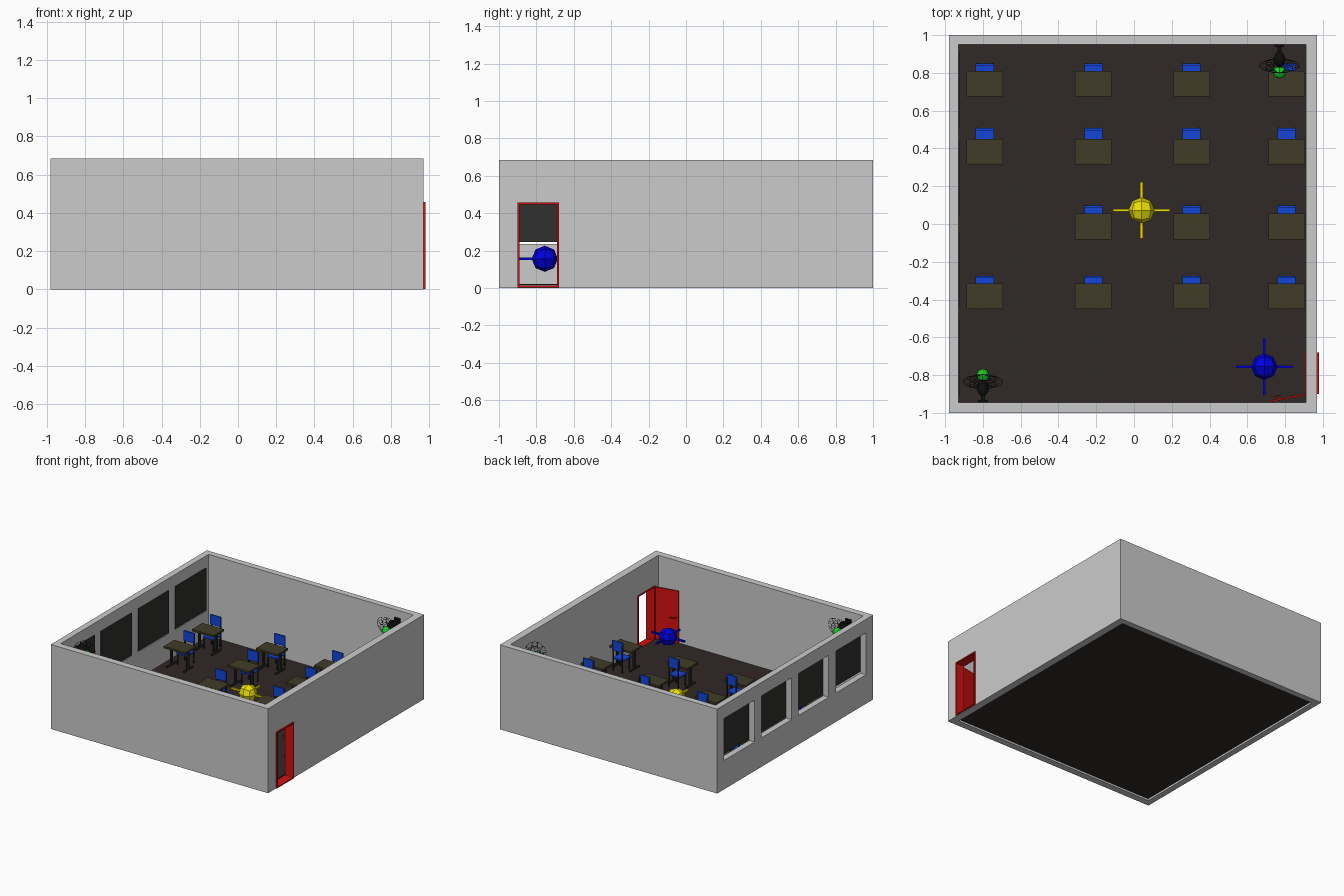
import bpy, bmesh
from math import cos, sin, pi, radians
from mathutils import Matrix, Vector

if "Cube" in bpy.data.objects:
    bpy.data.objects.remove(bpy.data.objects["Cube"])


def mat(name, *rgb):
    m = bpy.data.materials.new(name)
    m.diffuse_color = (*rgb, 1)
    m.use_nodes = True
    m.node_tree.nodes["Principled BSDF"].inputs["Base Color"].default_value = m.diffuse_color
    return m


FLOOR = mat("floor_brown", 0.030, 0.021, 0.020)
WOOD = mat("desk_olive", 0.052, 0.046, 0.022)
METAL = mat("dark_metal", 0.02, 0.02, 0.02)
PANE = mat("window_dark", 0.03, 0.03, 0.028)
BLUE = mat("chair_blue", 0.006, 0.06, 0.7)
RED = mat("door_red", 0.65, 0.005, 0.005)
BLACK = mat("fan_black", 0.005, 0.005, 0.005)
GREEN = mat("fan_green", 0.01, 0.6, 0.02)
YELLOW = mat("yellow", 0.85, 0.75, 0.0)
DEEP = mat("deep_blue", 0.0, 0.0, 0.75)


def add_object(name, data, material=None, matrix=Matrix()):
    ob = bpy.data.objects.new(name, data)
    bpy.context.collection.objects.link(ob)
    ob.matrix_world = matrix
    if material and not data.materials:
        data.materials.append(material)
    return ob


def box_mesh(name, *boxes):
    """Each box is (x0, x1, y0, y1, z0, z1)."""
    bm = bmesh.new()
    for x0, x1, y0, y1, z0, z1 in boxes:
        m = Matrix.Translation(((x0 + x1) / 2, (y0 + y1) / 2, (z0 + z1) / 2))
        bmesh.ops.create_cube(bm, size=1, matrix=m @ Matrix.Diagonal((x1 - x0, y1 - y0, z1 - z0, 1)))
    me = bpy.data.meshes.new(name)
    bm.to_mesh(me)
    bm.free()
    return me


def boxes(name, material, *bs, matrix=Matrix()):
    return add_object(name, box_mesh(name, *bs), material, matrix)


# Walls with the room, windows and doorway cut out
walls = boxes("walls", None, (-0.98, 0.97, -1, 1, 0, 0.685))
windows = [(0.52, 0.91), (0.045, 0.43), (-0.43, -0.045), (-0.91, -0.52)]
cuts = [(-0.93, 0.91, -0.945, 0.95, -0.1, 1), (0.85, 1.1, -0.9, -0.68, 0.003, 0.455)]
cuts += [(-1.1, -0.9, a, b, 0.235, 0.575) for a, b in windows]
for c in cuts:
    cutter = boxes("wall_cutter", None, c)
    cutter.hide_render = True
    cutter.hide_viewport = True
    mod = walls.modifiers.new("cut", 'BOOLEAN')
    mod.operation = 'DIFFERENCE'
    mod.solver = 'EXACT'
    mod.object = cutter

boxes("floor", FLOOR, (-0.93, 0.91, -0.945, 0.95, 0.015, 0.022))
for a, b in windows:
    boxes("window_pane", PANE, (-0.929, -0.923, a - 0.003, b + 0.003, 0.247, 0.59))

# Door lining and open leaf with handle
boxes("door_frame", RED,
      (0.905, 0.98, -0.9, -0.89, 0.003, 0.457), (0.905, 0.98, -0.69, -0.68, 0.003, 0.457),
      (0.905, 0.98, -0.89, -0.69, 0.447, 0.457), (0.905, 0.98, -0.89, -0.69, 0.003, 0.012))
hinge = Matrix.Translation((0.908, -0.898, 0)) @ Matrix.Rotation(radians(11), 4, 'Z')
boxes("door_leaf", RED, (-0.19, 0, -0.009, 0, 0.024, 0.447), matrix=hinge)
boxes("door_handle", RED, (-0.172, -0.164, 0, 0.02, 0.225, 0.233),
      (-0.172, -0.125, 0.014, 0.02, 0.225, 0.233), matrix=hinge)

# Desks and chairs share one mesh per part
desk_top = box_mesh("desk_top", (-0.097, 0.097, -0.068, 0.068, 0.178, 0.194))
desk_legs = box_mesh("desk_legs", *[b for s in (-0.075, 0.075) for b in (
    (s - 0.006, s + 0.006, -0.012, 0.012, 0.034, 0.178),
    (s - 0.006, s + 0.006, -0.06, 0.06, 0.022, 0.034))],
    (-0.069, 0.069, -0.004, 0.004, 0.15, 0.178))
chair_seat = box_mesh("chair_seat", (-0.048, 0.048, 0.0, 0.095, 0.112, 0.122))
chair_back = box_mesh("chair_back", (-0.048, 0.048, 0.092, 0.104, 0.185, 0.265))
chair_legs = box_mesh("chair_legs", *[b for s in (-0.04, 0.04) for b in (
    (s - 0.004, s + 0.004, 0.004, 0.012, 0.022, 0.112),
    (s - 0.004, s + 0.004, 0.096, 0.106, 0.022, 0.25))])
for y, pull in ((0.742, 0.004), (0.382, 0.022), (-0.013, 0.008), (-0.383, 0.004)):
    for x in (-0.79, -0.215, 0.305, 0.808):
        if x < -0.7 and -0.1 < y < 0:
            continue  # empty place in the left column
        at = Matrix.Translation((x, y, 0))
        chair_at = Matrix.Translation((x, y + pull, 0))
        add_object("desk_top", desk_top, WOOD, at)
        add_object("desk_legs", desk_legs, METAL, at)
        add_object("chair_seat", chair_seat, BLUE, chair_at)
        add_object("chair_back", chair_back, BLUE, chair_at)
        add_object("chair_legs", chair_legs, METAL, chair_at)

# Faceted balls with four arms
bm = bmesh.new()
bmesh.ops.create_cube(bm, size=2)
bmesh.ops.subdivide_edges(bm, edges=bm.edges[:], cuts=1, use_grid_fill=True)
for v in bm.verts:
    v.co = v.co.normalized() * 0.07
ball = bpy.data.meshes.new("ball")
bm.to_mesh(ball)
bm.free()
arms = [(-0.15, -0.055, -0.007, 0.007, -0.007, 0.007), (0.055, 0.15, -0.007, 0.007, -0.007, 0.007),
        (-0.007, 0.007, -0.15, -0.055, -0.007, 0.007), (-0.007, 0.007, 0.055, 0.15, -0.007, 0.007)]
for name, m, x, y in (("yellow", YELLOW, 0.04, 0.072), ("blue", DEEP, 0.69, -0.755)):
    at = Matrix.Translation((x, y, 0.156))
    add_object(name + "_ball", ball.copy(), m, at)
    boxes(name + "_arms", m, *arms, matrix=at)


# Wall fans: wire cage, motor, bracket and green hub
def wire(curve, pts, cyclic):
    sp = curve.splines.new('POLY')
    sp.points.add(len(pts) - 1)
    for p, q in zip(sp.points, pts):
        p.co = (*q, 1)
    sp.use_cyclic_u = cyclic


def polar(r, d, a):
    return Vector((r * cos(a), d, r * sin(a)))


def sphere(name, scale, segs, rings):
    b = bmesh.new()
    bmesh.ops.create_uvsphere(b, u_segments=segs, v_segments=rings, radius=1,
                              matrix=Matrix.Diagonal((*scale, 1)))
    me = bpy.data.meshes.new(name)
    b.to_mesh(me)
    b.free()
    return me


cage = bpy.data.curves.new("fan_cage", 'CURVE')
cage.dimensions = '3D'
cage.bevel_depth = 0.0014
cage.bevel_resolution = 0
profile = [(0.03, -0.022), (0.07, -0.016), (0.105, 0), (0.07, 0.016), (0.03, 0.022)]
for r, d in profile:
    wire(cage, [polar(r, d, 2 * pi * i / 24) for i in range(24)], True)
for k in range(12):
    wire(cage, [polar(r, d, 2 * pi * k / 12) for r, d in profile], False)
motor = sphere("fan_motor", (0.032, 0.045, 0.032), 12, 8)
hub = sphere("fan_hub", (0.036, 0.036, 0.036), 8, 6)
for x, y, wall, turn in ((0.77, 0.838, 0.95, 0), (-0.80, -0.835, -0.945, pi)):
    base = Matrix.Translation((x, y, 0.585)) @ Matrix.Rotation(turn, 4, 'Z')
    head = base @ Matrix.Rotation(radians(20), 4, 'X')
    reach = abs(wall - y)
    add_object("fan_cage", cage, BLACK, head)
    add_object("fan_motor", motor, BLACK, head @ Matrix.Translation((0, 0.035, 0)))
    add_object("fan_hub", hub, GREEN, head @ Matrix.Translation((0, -0.036, 0)))
    boxes("fan_bracket", BLACK, (-0.01, 0.01, 0.05, reach, -0.01, 0.03),
          (-0.025, 0.025, reach - 0.012, reach, -0.03, 0.04), matrix=base)
